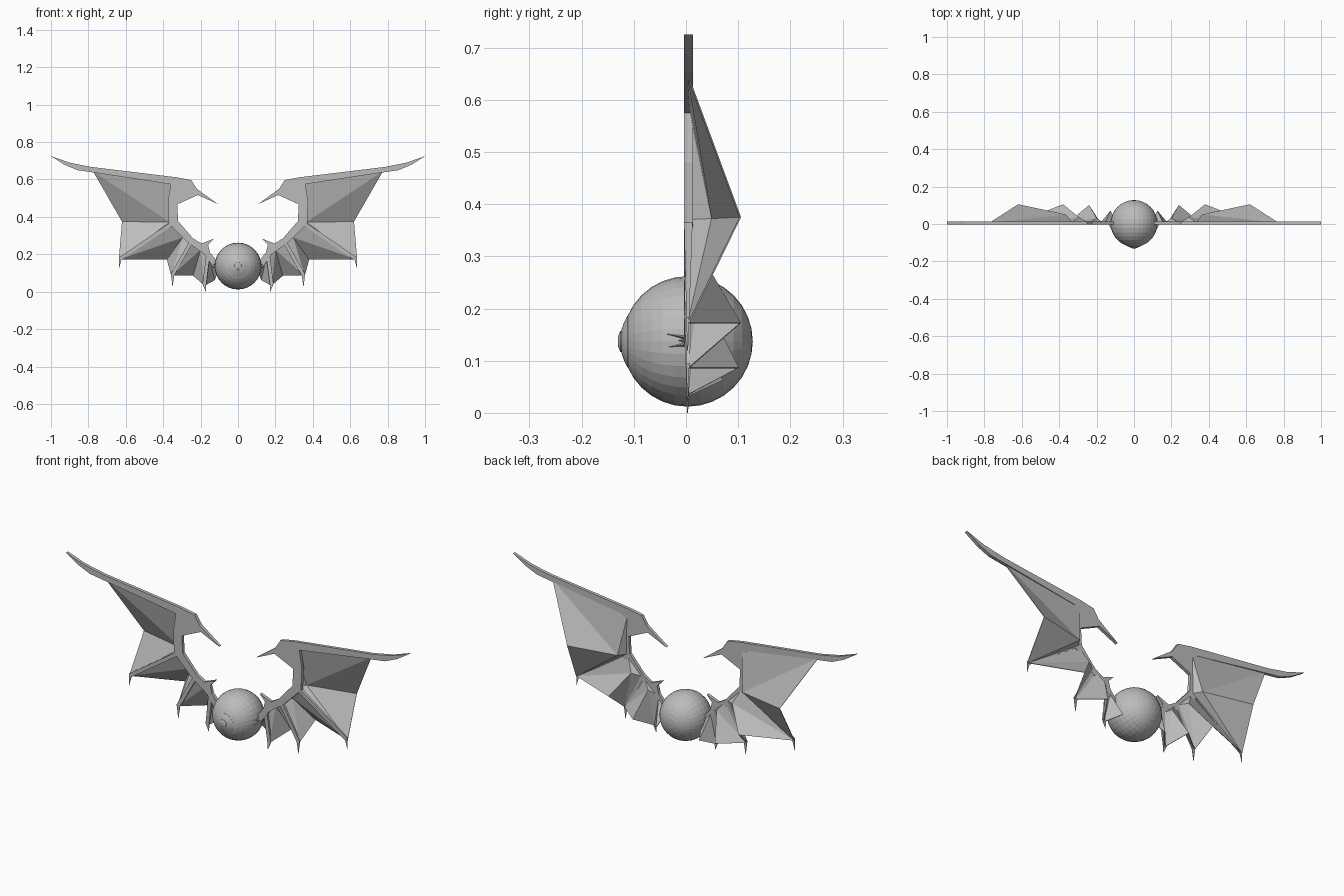
import bpy, bmesh, math
from mathutils import Matrix

if "Cube" in bpy.data.objects:
    bpy.data.objects.remove(bpy.data.objects["Cube"])

grey = bpy.data.materials.new("plain grey")
grey.diffuse_color = (0.5, 0.5, 0.5, 1)
grey.use_nodes = True
grey.node_tree.nodes["Principled BSDF"].inputs["Base Color"].default_value = grey.diffuse_color
EYE_Y, EYE_Z, EYE_R = 0.003, 0.137, 0.125


def finish(name, bm, mirror=False, thick=0):
    bmesh.ops.recalc_face_normals(bm, faces=bm.faces)
    me = bpy.data.meshes.new(name)
    bm.to_mesh(me)
    bm.free()
    me.materials.append(grey)
    ob = bpy.data.objects.new(name, me)
    bpy.context.collection.objects.link(ob)
    if thick:
        s = ob.modifiers.new("thickness", 'SOLIDIFY')
        s.thickness, s.offset = thick, 0
    if mirror:
        ob.modifiers.new("mirror", 'MIRROR')
    return ob


def plate(name, outline, y0=-0.004, y1=0.013, tip=None):
    """Extrude a front-view outline (x, z) into a flat bone, thinned to an edge at the tip."""
    bm = bmesh.new()
    f = bm.faces.new([bm.verts.new((x, y0, z)) for x, z in outline])
    ext = bmesh.ops.extrude_face_region(bm, geom=[f])
    for v in ext["geom"]:
        if isinstance(v, bmesh.types.BMVert):
            v.co.y = y1
    if tip:
        z_top = max(z for x, z in outline)
        for v in bm.verts:
            t = (v.co.z - tip[1]) / (z_top - tip[1])
            v.co.y = 0.003 + (v.co.y - 0.003) * (0.1 + 0.9 * t)
    bmesh.ops.triangulate(bm, faces=[f for f in bm.faces if len(f.verts) > 4])
    return finish(name, bm, mirror=True)


def sheet(name, pts, faces):
    """Thin folded membrane from named points."""
    bm = bmesh.new()
    vs = {k: bm.verts.new(p) for k, p in pts.items()}
    for f in faces:
        bm.faces.new([vs[k] for k in f])
    return finish(name, bm, mirror=True, thick=0.003)


# Eyeball, poles pointing forward and back
bm = bmesh.new()
bmesh.ops.create_uvsphere(bm, u_segments=32, v_segments=16, radius=EYE_R)
bmesh.ops.transform(bm, verts=bm.verts,
                    matrix=Matrix.Translation((0, EYE_Y, EYE_Z)) @ Matrix.Rotation(math.pi / 2, 4, 'X'))
finish("eyeball", bm)


# Iris and pupil, turned around the forward axis
def turned(name, profile, n=32):
    bm = bmesh.new()
    rings = [[bm.verts.new((r * math.cos(2 * math.pi * i / n), y,
                            EYE_Z + r * math.sin(2 * math.pi * i / n))) for i in range(n)]
             for r, y in profile]
    for a, b in zip(rings, rings[1:]):
        for i in range(n):
            bm.faces.new((a[i], a[(i + 1) % n], b[(i + 1) % n], b[i]))
    bm.faces.new(rings[-1])
    bm.faces.new(rings[0])
    finish(name, bm)


turned("iris", [(0.05, -0.105), (0.05, -0.112), (0.036, -0.119), (0.022, -0.124)])
turned("pupil", [(0.021, -0.118), (0.020, -0.126), (0.010, -0.130)])

# Wing arm: leading edge, long tip, thumb claw and upper arm in one outline
plate("wing_arm", [
    (1.0, 0.725), (0.90, 0.69), (0.785, 0.667), (0.33, 0.612), (0.25, 0.597), (0.22, 0.55),
    (0.107, 0.468), (0.215, 0.517), (0.325, 0.467), (0.32, 0.377), (0.24, 0.285),
    (0.195, 0.258), (0.13, 0.283), (0.16, 0.25), (0.15, 0.21), (0.10, 0.15),
    (0.10, 0.11), (0.135, 0.135), (0.18, 0.20), (0.27, 0.265), (0.37, 0.365),
    (0.375, 0.48), (0.36, 0.575), (0.77, 0.637), (0.86, 0.65), (0.93, 0.68)])

# Finger bones ending in small claws
for i, (a, b, tip) in enumerate([((0.345, 0.37), (0.63, 0.175), (0.637, 0.12)),
                                 ((0.245, 0.275), (0.35, 0.09), (0.35, 0.022)),
                                 ((0.16, 0.20), (0.18, 0.04), (0.172, 0.0))]):
    dx, dz = b[0] - a[0], b[1] - a[1]
    k = 0.010 / math.hypot(dx, dz)
    nx, nz = -dz * k, dx * k
    plate("finger_bone_%d" % (i + 1), [
        (a[0] - nx, a[1] - nz), (b[0] - nx, b[1] - nz), tip,
        (b[0] + nx, b[1] + nz), (a[0] + nx, a[1] + nz)], tip=tip)

# Membrane panels sagging backwards between the bones
FOLDS = ["ABQ", "BPQ", "QPF", "QFE", "AQE"]
sheet("outer_membrane", {
    "A": (0.33, 0.004, 0.60), "B": (0.775, 0.004, 0.645), "P": (0.62, 0.104, 0.375),
    "Q": (0.365, 0.05, 0.372), "F": (0.637, 0.004, 0.17), "E": (0.335, 0.004, 0.37)}, FOLDS)
sheet("middle_membrane", {
    "A": (0.335, 0.004, 0.37), "B": (0.637, 0.004, 0.172), "P": (0.38, 0.104, 0.172),
    "Q": (0.295, 0.035, 0.29), "F": (0.356, 0.004, 0.085), "E": (0.24, 0.004, 0.275)}, FOLDS)
sheet("inner_membrane", {
    "A": (0.24, 0.004, 0.275), "B": (0.356, 0.004, 0.086), "P": (0.24, 0.1, 0.086),
    "Q": (0.20, 0.03, 0.225), "F": (0.18, 0.004, 0.035), "E": (0.16, 0.004, 0.20)}, FOLDS)
sheet("root_membrane", {
    "H": (0.155, 0.004, 0.20), "T": (0.18, 0.004, 0.032), "P": (0.125, 0.07, 0.062),
    "R": (0.10, 0.01, 0.13)}, ["HTP", "HPR"])

# Small claws gripping the side of the eyeball
bm = bmesh.new()
for dy, dz in [(-0.037, 0.014), (-0.035, -0.011), (-0.022, 0.002), (0.03, 0.014), (0.03, -0.012)]:
    tip = bm.verts.new((0.118, dy, EYE_Z + dz))
    base = [bm.verts.new(p) for p in [(0.112, 0, EYE_Z + dz * 0.5 - 0.008),
                                      (0.112, 0, EYE_Z + dz * 0.5 + 0.008),
                                      (0.136, 0, EYE_Z + dz * 0.5)]]
    bm.faces.new(base)
    for j in range(3):
        bm.faces.new((base[j], base[(j + 1) % 3], tip))
finish("wing_root_claws", bm, mirror=True)
